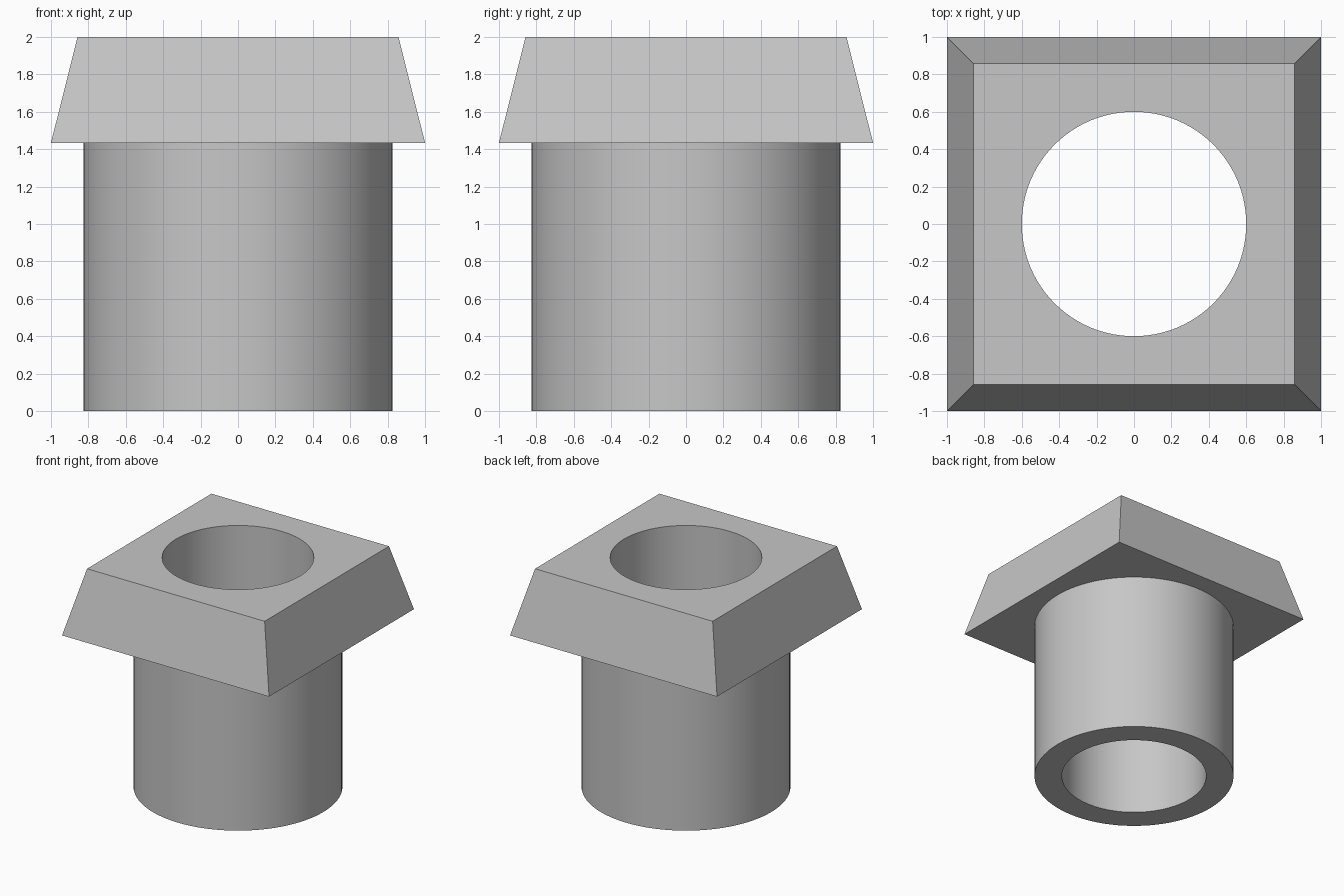
import bpy
import bmesh
from math import cos, sin, pi, radians

cube = bpy.data.objects.get("Cube")
if cube:
    bpy.data.objects.remove(cube, do_unlink=True)

SIDES = 96  # multiple of 8, so square rings get true corners
BORE, SLEEVE = 0.6, 0.827
HEAD_BASE, HEAD_TOP = 1.0, 0.858
HEAD_Z, TOP_Z = 1.434, 2.0

# Plain grey material
grey = bpy.data.materials.new("plain grey")
grey.use_nodes = True
colour = (0.57, 0.57, 0.57, 1.0)
grey.diffuse_color = colour
grey.node_tree.nodes["Principled BSDF"].inputs["Base Color"].default_value = colour


def ring(bm, size, z, square=False):
    """Loop of vertices on a circle, or pushed out onto a square."""
    verts = []
    for i in range(SIDES):
        a = 2 * pi * i / SIDES
        x, y = cos(a), sin(a)
        k = size / max(abs(x), abs(y)) if square else size
        verts.append(bm.verts.new((x * k, y * k, z)))
    return verts


# Hollow sleeve with a tapered square head, one closed skin
bm = bmesh.new()
rings = [
    ring(bm, BORE, 0),
    ring(bm, SLEEVE, 0),
    ring(bm, SLEEVE, HEAD_Z),
    ring(bm, HEAD_BASE, HEAD_Z, square=True),
    ring(bm, HEAD_TOP, TOP_Z, square=True),
    ring(bm, BORE, TOP_Z),
]
for low, high in zip(rings, rings[1:] + rings[:1]):
    for i in range(SIDES):
        j = (i + 1) % SIDES
        bm.faces.new((low[i], low[j], high[j], high[i]))
bmesh.ops.recalc_face_normals(bm, faces=bm.faces)

mesh = bpy.data.meshes.new("flanged_sleeve")
bm.to_mesh(mesh)
bm.free()
mesh.materials.append(grey)
sleeve = bpy.data.objects.new("flanged_sleeve", mesh)
bpy.context.collection.objects.link(sleeve)

# Smooth round walls, crisp edges
bpy.ops.object.select_all(action="DESELECT")
sleeve.select_set(True)
bpy.context.view_layer.objects.active = sleeve
bpy.ops.object.shade_smooth_by_angle(angle=radians(30))
